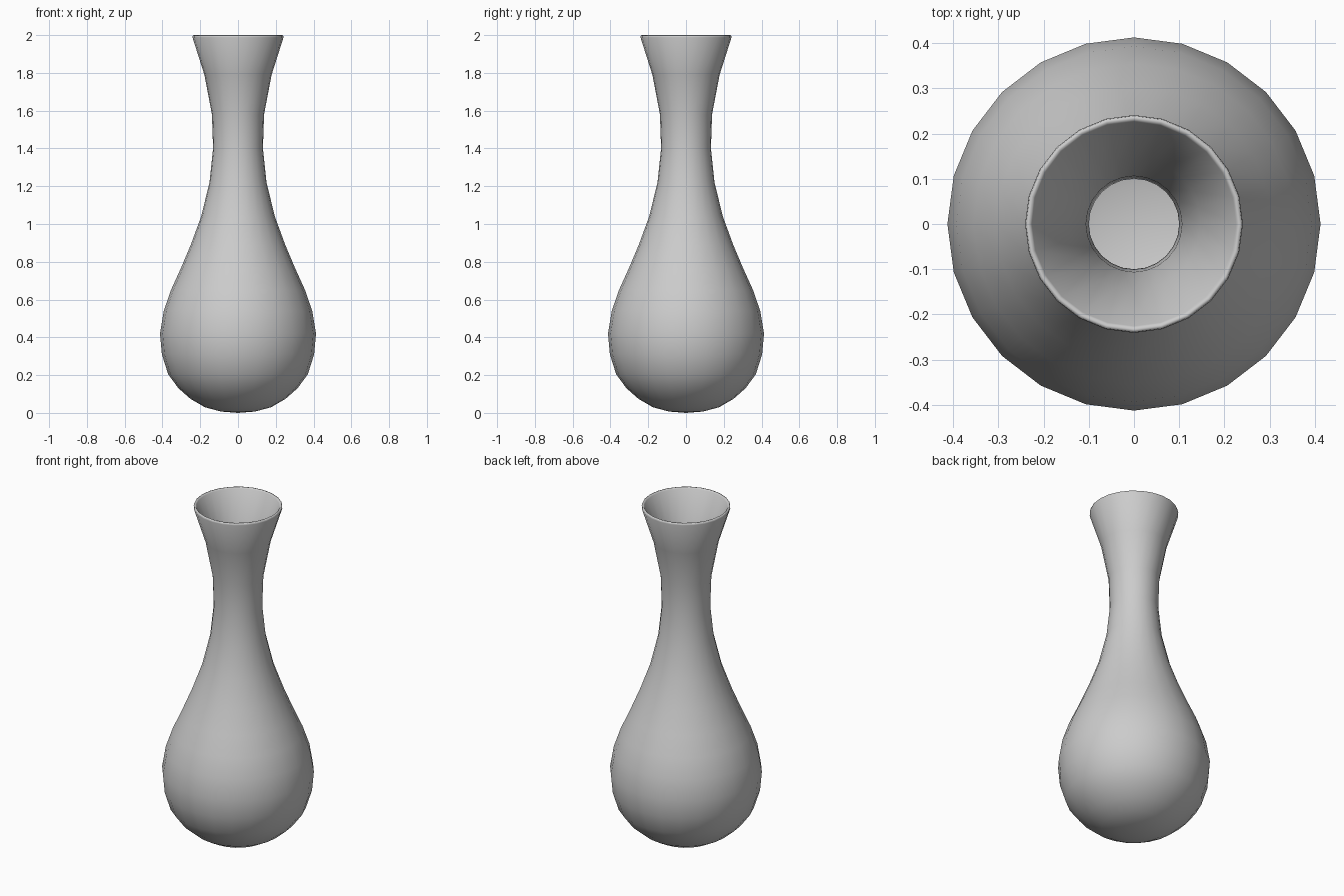
import bpy, bmesh, math

if "Cube" in bpy.data.objects:
    bpy.data.objects.remove(bpy.data.objects["Cube"])

SEGMENTS = 24

# Outer wall (radius, height) from the base up to the lip
outer = [(0, 0), (0.09, 0.007), (0.175, 0.03), (0.25, 0.073), (0.315, 0.13),
         (0.37, 0.205), (0.403, 0.31), (0.413, 0.42), (0.393, 0.54),
         (0.355, 0.65), (0.305, 0.76), (0.25, 0.89), (0.195, 1.04),
         (0.151, 1.22), (0.132, 1.40), (0.138, 1.58), (0.178, 1.79),
         (0.241, 1.988)]
# Rounded lip
lip = [(0.239, 1.998), (0.232, 2.0), (0.226, 1.992)]


def offset_inward(points, thickness):
    """Move each profile point along its normal, towards the axis."""
    result = []
    for i in range(1, len(points) - 1):
        (r0, z0), (r1, z1) = points[i - 1], points[i + 1]
        length = math.hypot(r1 - r0, z1 - z0)
        r, z = points[i]
        result.append((r - (z1 - z0) / length * thickness,
                       z + (r1 - r0) / length * thickness))
    return [(0, points[0][1] + thickness)] + result


def lathe(name, profile):
    """Spin a closed profile around z."""
    bm = bmesh.new()
    verts = [bm.verts.new((r, 0, z)) for r, z in profile]
    edges = [bm.edges.new(pair) for pair in zip(verts, verts[1:])]
    bmesh.ops.spin(bm, geom=verts + edges, cent=(0, 0, 0), axis=(0, 0, 1),
                   angle=math.tau, steps=SEGMENTS, use_merge=True)
    bmesh.ops.remove_doubles(bm, verts=bm.verts, dist=0.0005)
    bmesh.ops.recalc_face_normals(bm, faces=bm.faces)
    for face in bm.faces:
        face.smooth = True
    mesh = bpy.data.meshes.new(name)
    bm.to_mesh(mesh)
    bm.free()
    obj = bpy.data.objects.new(name, mesh)
    bpy.context.collection.objects.link(obj)
    return obj


# Hollow vase: outer wall, lip, then the inner wall back down to the floor
inner = offset_inward(outer, 0.032)
lathe("vase", outer + lip + inner[::-1])
